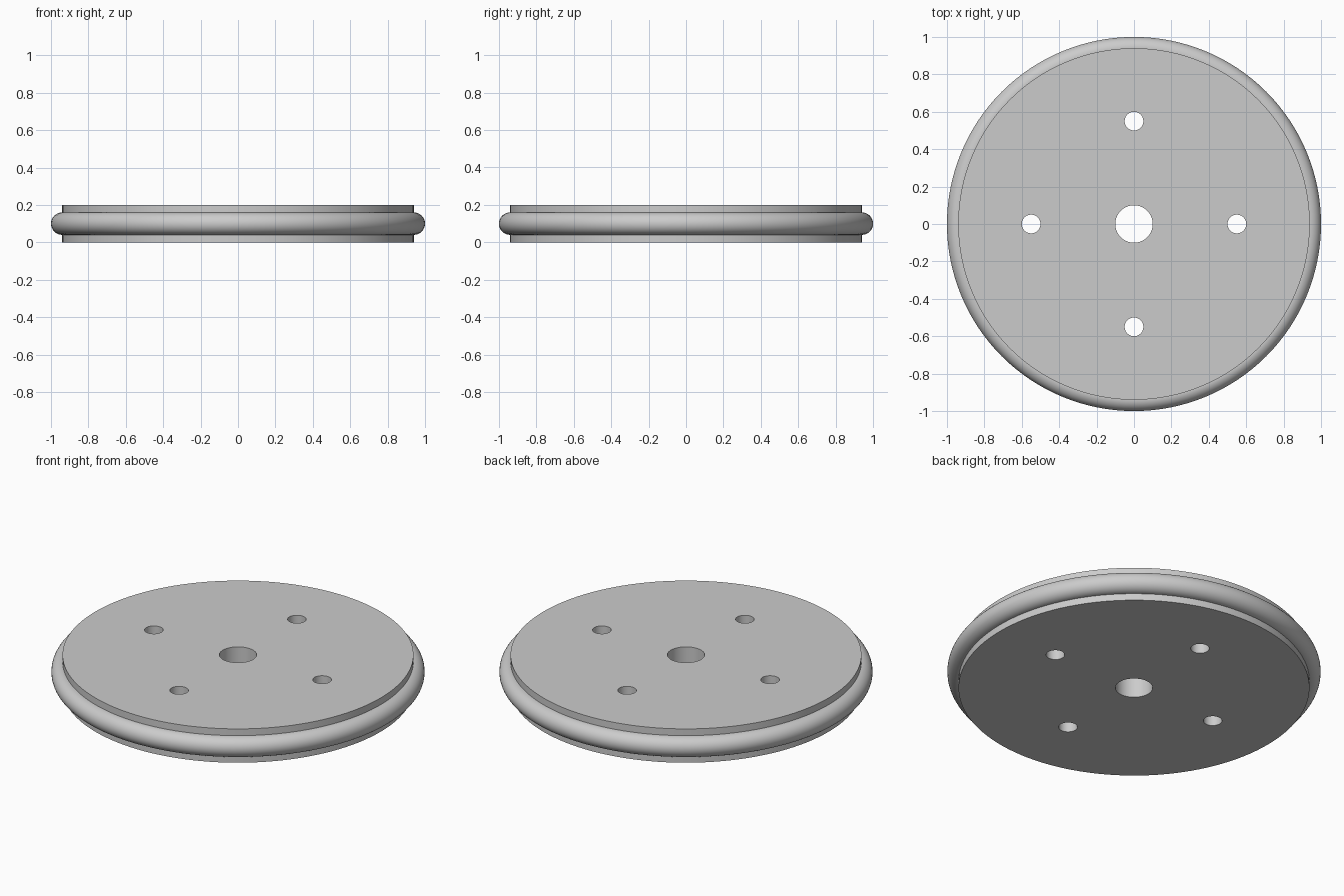
import bpy
import math

cube = bpy.data.objects.get("Cube")
if cube:
    bpy.data.objects.remove(cube, do_unlink=True)

DISC_RADIUS, THICKNESS = 0.94, 0.2
RING_RADIUS = 0.06
HUB_HOLE, BOLT_HOLE, BOLT_CIRCLE = 0.1, 0.05, 0.55

grey = bpy.data.materials.new("light grey")
grey.use_nodes = True
colour = (0.6, 0.6, 0.6, 1)
grey.diffuse_color = colour
grey.node_tree.nodes["Principled BSDF"].inputs["Base Color"].default_value = colour


def cylinder(name, radius, depth, x=0, y=0, sides=64):
    bpy.ops.mesh.primitive_cylinder_add(
        vertices=sides, radius=radius, depth=depth, location=(x, y, THICKNESS / 2))
    obj = bpy.context.object
    obj.name = name
    obj.data.materials.append(grey)
    return obj


def cut_hole(target, radius, x=0, y=0):
    cutter = cylinder("hole_cutter", radius, THICKNESS * 2, x, y)
    cut = target.modifiers.new("hole", 'BOOLEAN')
    cut.operation = 'DIFFERENCE'
    cut.solver = 'EXACT'
    cut.object = cutter
    bpy.context.view_layer.objects.active = target
    bpy.ops.object.modifier_apply(modifier=cut.name)
    bpy.data.objects.remove(cutter, do_unlink=True)


def shade(obj):
    bpy.ops.object.select_all(action='DESELECT')
    obj.select_set(True)
    bpy.context.view_layer.objects.active = obj
    bpy.ops.object.shade_smooth_by_angle(angle=math.radians(30))


# Flat wheel disc with a centre hole and four bolt holes
disc = cylinder("wheel_disc", DISC_RADIUS, THICKNESS, sides=128)
cut_hole(disc, HUB_HOLE)
for i in range(4):
    a = i * math.pi / 2
    cut_hole(disc, BOLT_HOLE, BOLT_CIRCLE * math.cos(a), BOLT_CIRCLE * math.sin(a))
shade(disc)

# Round ring seated around the rim
bpy.ops.mesh.primitive_torus_add(
    major_radius=DISC_RADIUS, minor_radius=RING_RADIUS,
    major_segments=128, minor_segments=32, location=(0, 0, THICKNESS / 2))
ring = bpy.context.object
ring.name = "rim_ring"
ring.data.materials.append(grey)
shade(ring)
